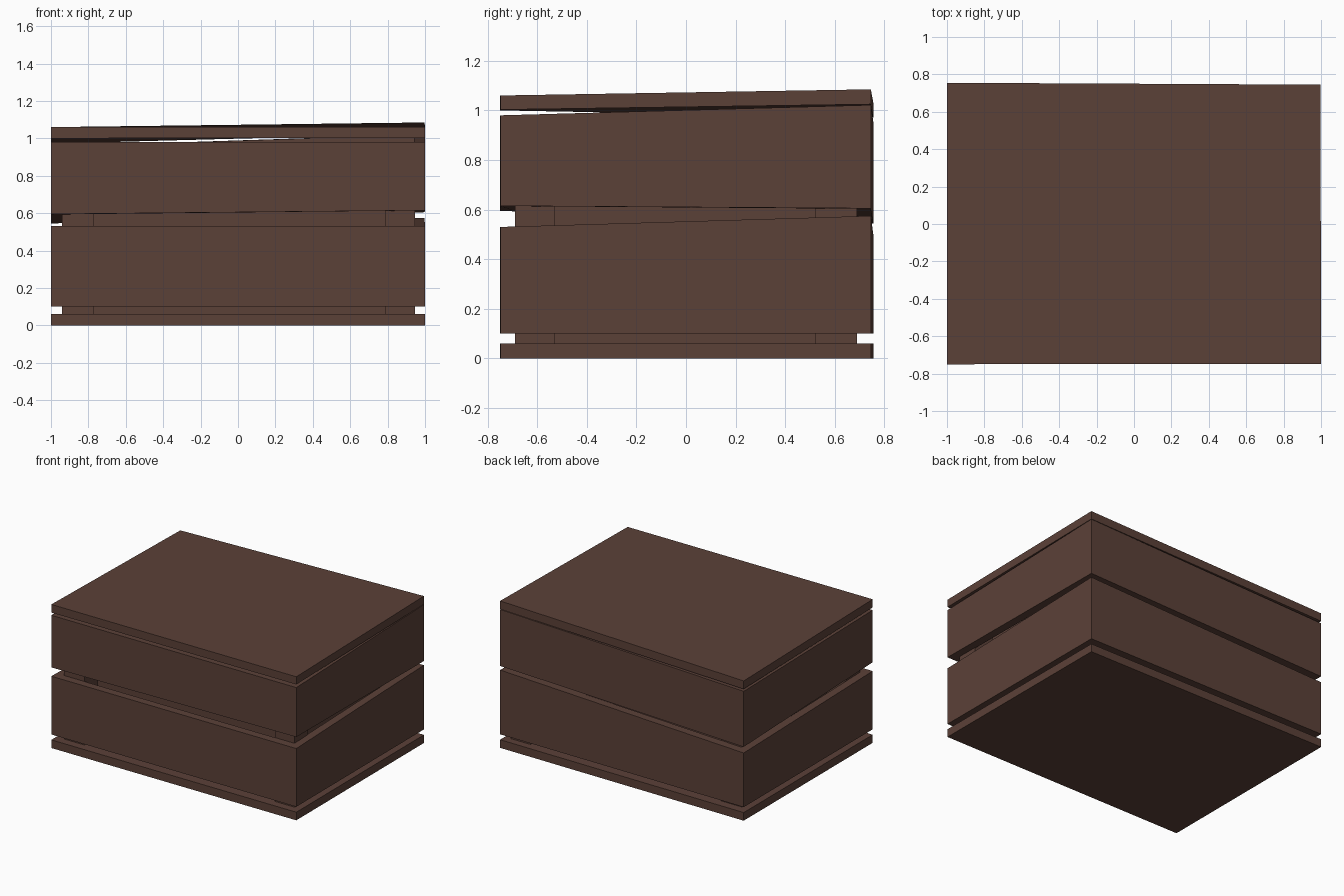
import bpy, bmesh

if "Cube" in bpy.data.objects:
    bpy.data.objects.remove(bpy.data.objects["Cube"])

wood = bpy.data.materials.new("dark brown wood")
wood.diffuse_color = (0.105, 0.052, 0.039, 1)
wood.use_nodes = True
wood.node_tree.nodes["Principled BSDF"].inputs["Base Color"].default_value = wood.diffuse_color

# Outline corners: front left, front right, back right, back left
OUTER = [(-1, -0.75), (1, -0.748), (0.997, 0.745), (-1, 0.755)]
INNER = [(-0.94, -0.69), (0.94, -0.69), (0.94, 0.685), (-0.94, 0.695)]


def height(z, x, y):
    """Height at x, y blended from the four corner heights."""
    u, v = (x + 1) / 2, (y + 0.75) / 1.5
    return ((z[0] * (1 - u) + z[1] * u) * (1 - v)
            + (z[3] * (1 - u) + z[2] * u) * v)


def finish(name, bm):
    bmesh.ops.recalc_face_normals(bm, faces=bm.faces)
    me = bpy.data.meshes.new(name)
    bm.to_mesh(me)
    bm.free()
    me.materials.append(wood)
    bpy.context.collection.objects.link(bpy.data.objects.new(name, me))


def slab(name, outline, bottom, top):
    """Solid block on four corners with sloping bottom and top."""
    bm = bmesh.new()
    lo = [bm.verts.new((x, y, height(bottom, x, y))) for x, y in outline]
    hi = [bm.verts.new((x, y, height(top, x, y))) for x, y in outline]
    bm.faces.new(lo)
    bm.faces.new(hi)
    for i in range(4):
        j = (i + 1) % 4
        bm.faces.new((lo[i], lo[j], hi[j], hi[i]))
    finish(name, bm)


def wall_ring(name, bottom, top):
    """Four boards mitred into a ring."""
    bm = bmesh.new()
    loops = [[bm.verts.new((x, y, height(z, x, y))) for x, y in outline]
             for outline, z in ((OUTER, bottom), (OUTER, top),
                                (INNER, top), (INNER, bottom))]
    for a in range(4):
        for i in range(4):
            j = (i + 1) % 4
            p, q = loops[a], loops[(a + 1) % 4]
            bm.faces.new((p[i], p[j], q[j], q[i]))
    finish(name, bm)


def rect(x0, x1, y0, y1):
    return [(x0, y0), (x1, y0), (x1, y1), (x0, y1)]


# Base, the two crooked tiers of boards and the tilted lid
slab("base", OUTER, [0] * 4, [0.06] * 4)
wall_ring("lower_boards", [0.10] * 4, [0.53, 0.53, 0.575, 0.50])
wall_ring("upper_boards", [0.595, 0.615, 0.605, 0.545], [0.98, 0.98, 1.022, 0.955])
slab("lid", OUTER, [1.0, 1.003, 1.025, 0.972], [1.06, 1.06, 1.085, 1.032])

# Corner posts holding the boards, and the inner box between them
for sx, xs in (("left", (-0.94, -0.77)), ("right", (0.785, 0.945))):
    for sy, ys in (("front", (-0.69, -0.53)), ("back", (0.52, 0.69))):
        slab(f"{sy}_{sx}_post", rect(*xs, *ys), [0.06] * 4, [0.94] * 4)
slab("inner_box", rect(-0.78, 0.79, -0.54, 0.53), [0.06] * 4, [0.92] * 4)
